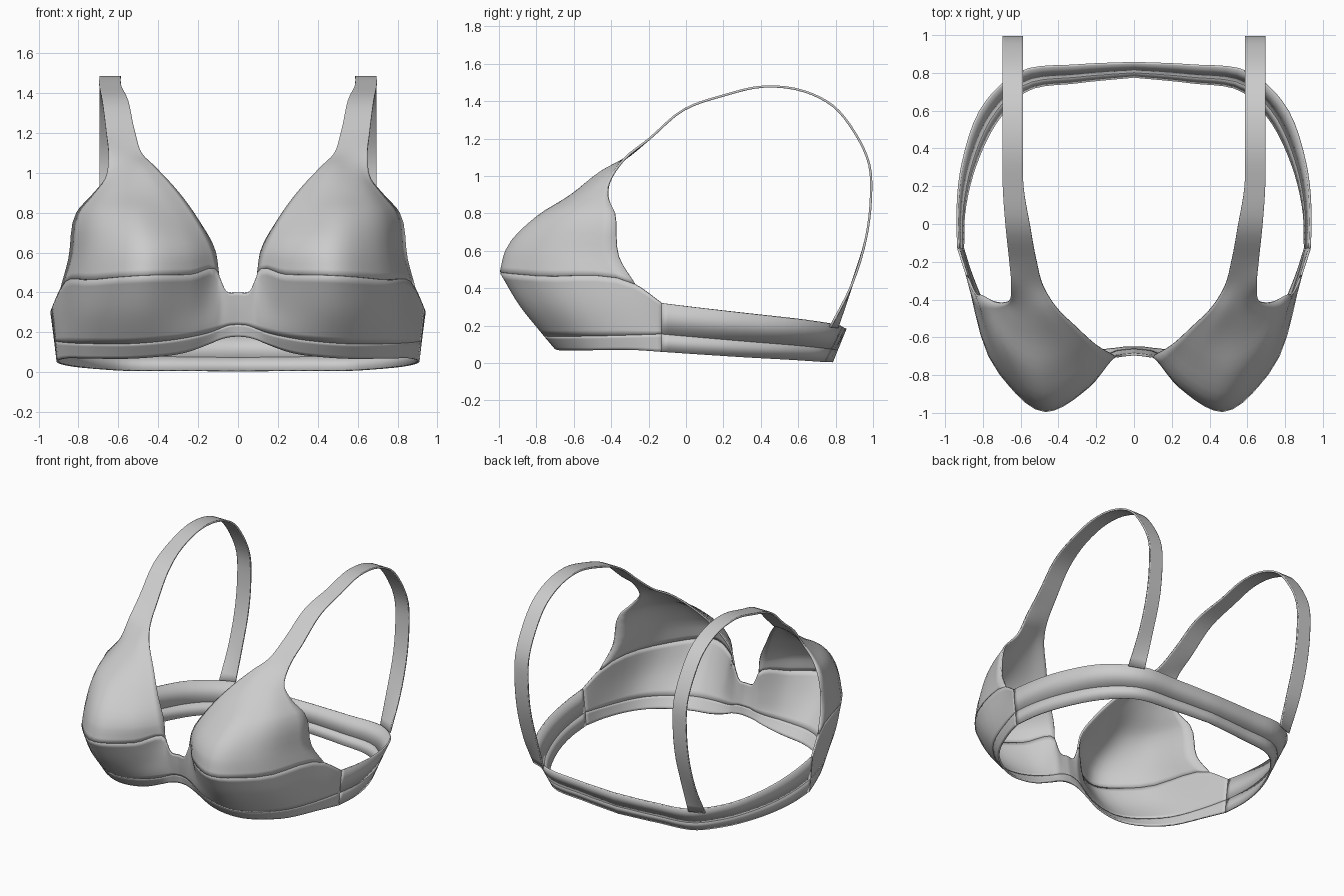
import bpy
from mathutils import Vector

N = 5        # samples per control segment
THICK = 0.012


def spline(points, n=N):
    """Smooth curve through the points (chord-length tangents), n samples per segment."""
    p = [Vector(q) for q in points]
    d = [max((b - a).length, 1e-5) for a, b in zip(p, p[1:])]
    tan = []
    for i in range(len(p)):
        if i == 0:
            tan.append((p[1] - p[0]) / d[0])
        elif i == len(p) - 1:
            tan.append((p[-1] - p[-2]) / d[-1])
        else:
            a, b = (p[i] - p[i - 1]) / d[i - 1], (p[i + 1] - p[i]) / d[i]
            tan.append((a * d[i] + b * d[i - 1]) / (d[i] + d[i - 1]))
    out = [p[0]]
    for i in range(len(p) - 1):
        for k in range(1, n + 1):
            t = k / n
            out.append(p[i] * (2*t**3 - 3*t*t + 1) + tan[i] * d[i] * (t**3 - 2*t*t + t)
                       + p[i + 1] * (3*t*t - 2*t**3) + tan[i + 1] * d[i] * (t**3 - t*t))
    return out


def loft(rows, n=N):
    """Smooth rows lengthwise into a denser grid."""
    return [list(r) for r in zip(*[spline(c, n) for c in zip(*rows)])]


def cloth(name, grid):
    """Thin mirrored fabric panel from a grid of points."""
    w = len(grid[0])
    faces = [(j*w + i, j*w + i + 1, (j + 1)*w + i + 1, (j + 1)*w + i)
             for j in range(len(grid) - 1) for i in range(w - 1)]
    me = bpy.data.meshes.new(name)
    me.from_pydata([v for r in grid for v in r], [], faces)
    ob = bpy.data.objects.new(name, me)
    bpy.context.collection.objects.link(ob)
    m = ob.modifiers.new("mirror", 'MIRROR')
    m.merge_threshold = 0.002
    s = ob.modifiers.new("thickness", 'SOLIDIFY')
    s.thickness, s.offset = THICK, 0
    bpy.ops.object.select_all(action='DESELECT')
    bpy.context.view_layer.objects.active = ob
    ob.select_set(True)
    bpy.ops.object.shade_smooth_by_angle(angle=0.7)
    return ob


# Front lower panel: hem, underband seam, middle and cup seam, from centre to side
hem = [(0, -.655, .18), (.05, -.655, .175), (.09, -.66, .165), (.14, -.665, .145), (.27, -.69, .10),
       (.47, -.69, .075), (.72, -.54, .07), (.86, -.27, .07), (.905, -.13, .06)]
band_seam = [(0, -.665, .24), (.05, -.67, .235), (.09, -.675, .22), (.13, -.69, .205), (.26, -.74, .175),
             (.47, -.755, .15), (.73, -.58, .145), (.87, -.28, .15), (.912, -.13, .155)]
middle = [(0, -.68, .32), (.05, -.685, .32), (.085, -.69, .33), (.115, -.705, .34), (.25, -.80, .32),
          (.47, -.885, .31), (.73, -.69, .30), (.88, -.28, .28), (.92, -.13, .24)]
cup_seam = [(0, -.69, .40), (.05, -.695, .40), (.085, -.70, .46), (.10, -.70, .50), (.24, -.86, .49),
            (.47, -.99, .485), (.71, -.79, .465), (.885, -.27, .42), (.93, -.13, .32)]
front = loft([spline(r) for r in (hem, band_seam, middle, cup_seam)])
cloth("front_underband", front[:N + 1])
cloth("lower_cup", front[N:])

# Upper cup rows from neckline to armhole, narrowing into the shoulder strap
cup = [
    [(.115, -.69, .60), (.26, -.86, .60), (.47, -.96, .60), (.69, -.78, .60), (.845, -.36, .57)],
    [(.20, -.64, .76), (.33, -.735, .77), (.50, -.795, .78), (.67, -.68, .79), (.805, -.38, .80)],
    [(.30, -.55, .90), (.40, -.60, .90), (.52, -.61, .895), (.64, -.55, .89), (.73, -.415, .885)],
    [(.42, -.43, 1.03), (.48, -.455, 1.02), (.54, -.46, 1.0), (.61, -.445, .98), (.665, -.41, .965)],
]
# Strap path: inner x, outer x, y, z
strap = [(.48, .65, -.33, 1.09), (.515, .66, -.20, 1.195), (.55, .68, -.01, 1.355), (.585, .695, .20, 1.43),
         (.588, .695, .42, 1.478), (.588, .695, .64, 1.45), (.588, .695, .785, 1.375), (.588, .695, .90, 1.235),
         (.588, .695, .98, 1.06), (.588, .695, .988, .87), (.588, .695, .965, .68), (.588, .695, .885, .415)]
rows = [front[-1][3*N:7*N + 1]] + [spline(r) for r in cup]
for a, b, y, z in strap:
    rows.append(spline([(a + (b - a)*k/4, y, z) for k in range(5)]))
rows.append(spline([(.588 + .107*k/4, .81 - .04*k/4, .19) for k in range(5)]))
cloth("upper_cup_and_strap", loft(rows, 4))

# Back wing: lower and upper edge from the side seam to centre back
low = spline([(.905, -.13, .06), (.90, .05, .048), (.84, .31, .032), (.70, .58, .018),
              (.58, .70, .01), (.30, .75, .008), (0, .78, .006)])
high = spline([(.93, -.13, .32), (.935, .03, .30), (.905, .33, .265), (.78, .65, .228),
               (.69, .77, .212), (.58, .81, .203), (.30, .84, .19), (0, .853, .185)])[:]
high = spline([(.93, -.13, .32), (.935, .03, .30), (.905, .33, .265), (.78, .65, .228),
               (.61, .80, .205), (.30, .84, .19), (0, .853, .185)])
split = [a.lerp(b, .365) for a, b in zip(low, high)]
cloth("back_underband", [low, split])
cloth("back_wing", [split, high])
